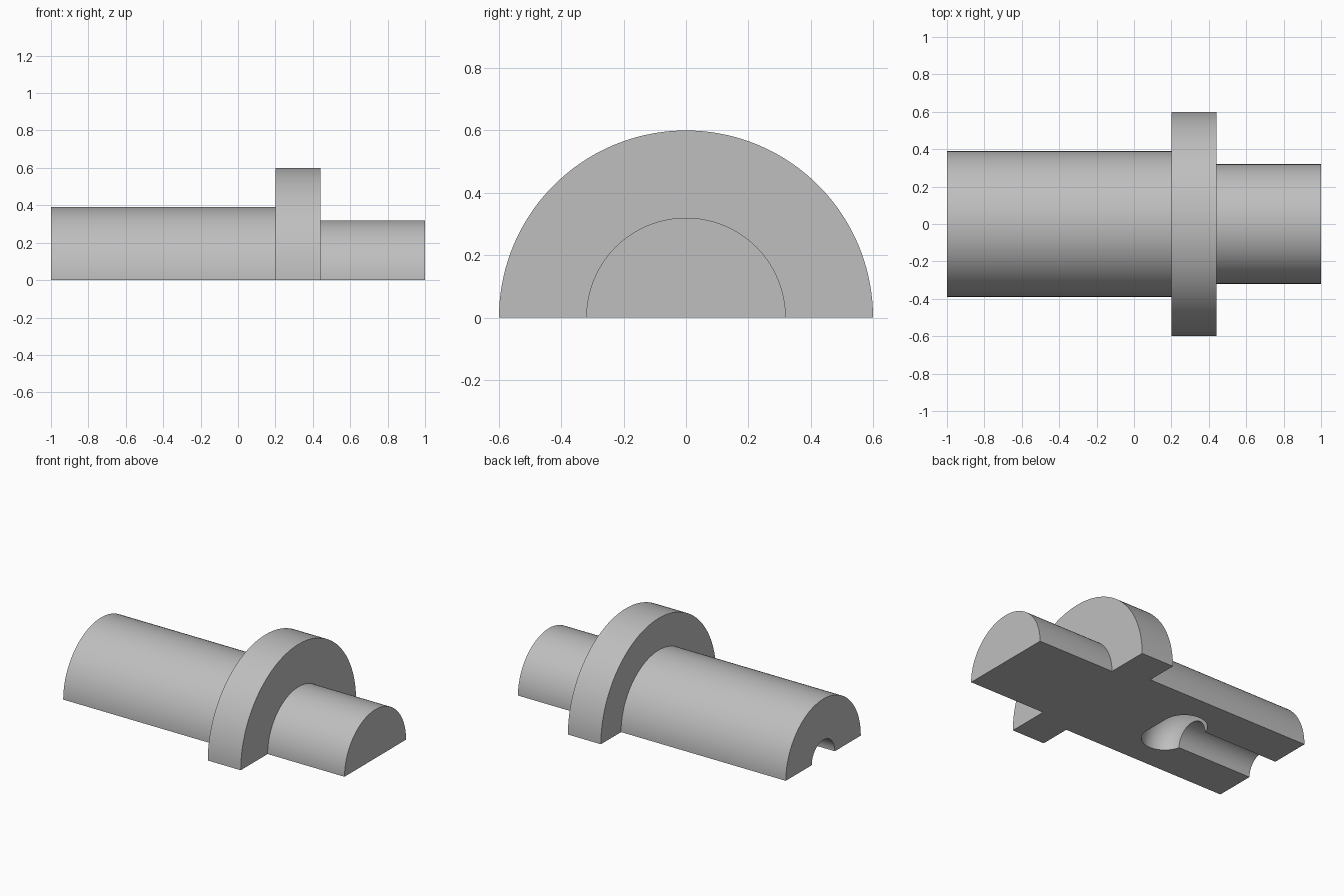
import bpy, bmesh, math
from mathutils import Matrix, Vector

cube = bpy.data.objects.get("Cube")
if cube:
    bpy.data.objects.remove(cube)

# One plain grey for the whole part
grey = bpy.data.materials.new("plain grey")
grey.use_nodes = True
colour = (0.52, 0.52, 0.52, 1)
grey.diffuse_color = colour
grey.node_tree.nodes["Principled BSDF"].inputs["Base Color"].default_value = colour

# Stepped outside: long barrel, collar, short stub, as (x, radius)
outside = [(-1, 0.39), (0.2, 0.39), (0.2, 0.6), (0.44, 0.6), (0.44, 0.32), (1, 0.32), (1, 0)]

# Inside: narrow bore from the barrel end opening into a rounded chamber
BORE, CENTRE, CORE, ROUND = 0.12, -0.315, 0.09, 0.14
steps = 24
chamber = [(CENTRE + ROUND, 0)]
for i in range(steps + 1):
    a = math.pi * i / steps
    x, r = CENTRE + ROUND * math.cos(a), CORE + ROUND * math.sin(a)
    if a < math.pi / 2 or r > BORE:
        chamber.append((x, r))
a = math.pi - math.asin((BORE - CORE) / ROUND)
inside = chamber + [(CENTRE + ROUND * math.cos(a), BORE), (-1, BORE)]

# Half-turn of the closed section about the x axis
bm = bmesh.new()
section = bm.faces.new([bm.verts.new((x, r, 0)) for x, r in outside + inside])
first_cap = bmesh.ops.duplicate(bm, geom=[section])
bmesh.ops.spin(bm, geom=[section] + section.edges[:] + section.verts[:],
               cent=(0, 0, 0), axis=(1, 0, 0), angle=math.pi, steps=72)
bmesh.ops.remove_doubles(bm, verts=bm.verts, dist=0.0001)
bmesh.ops.dissolve_degenerate(bm, edges=bm.edges, dist=0.0001)
bmesh.ops.recalc_face_normals(bm, faces=bm.faces)

mesh = bpy.data.meshes.new("half_stepped_shaft")
bm.to_mesh(mesh)
bm.free()
mesh.materials.append(grey)
shaft = bpy.data.objects.new("half_stepped_shaft", mesh)
bpy.context.collection.objects.link(shaft)

bpy.ops.object.select_all(action="DESELECT")
shaft.select_set(True)
bpy.context.view_layer.objects.active = shaft
bpy.ops.object.shade_smooth_by_angle(angle=math.radians(30))
